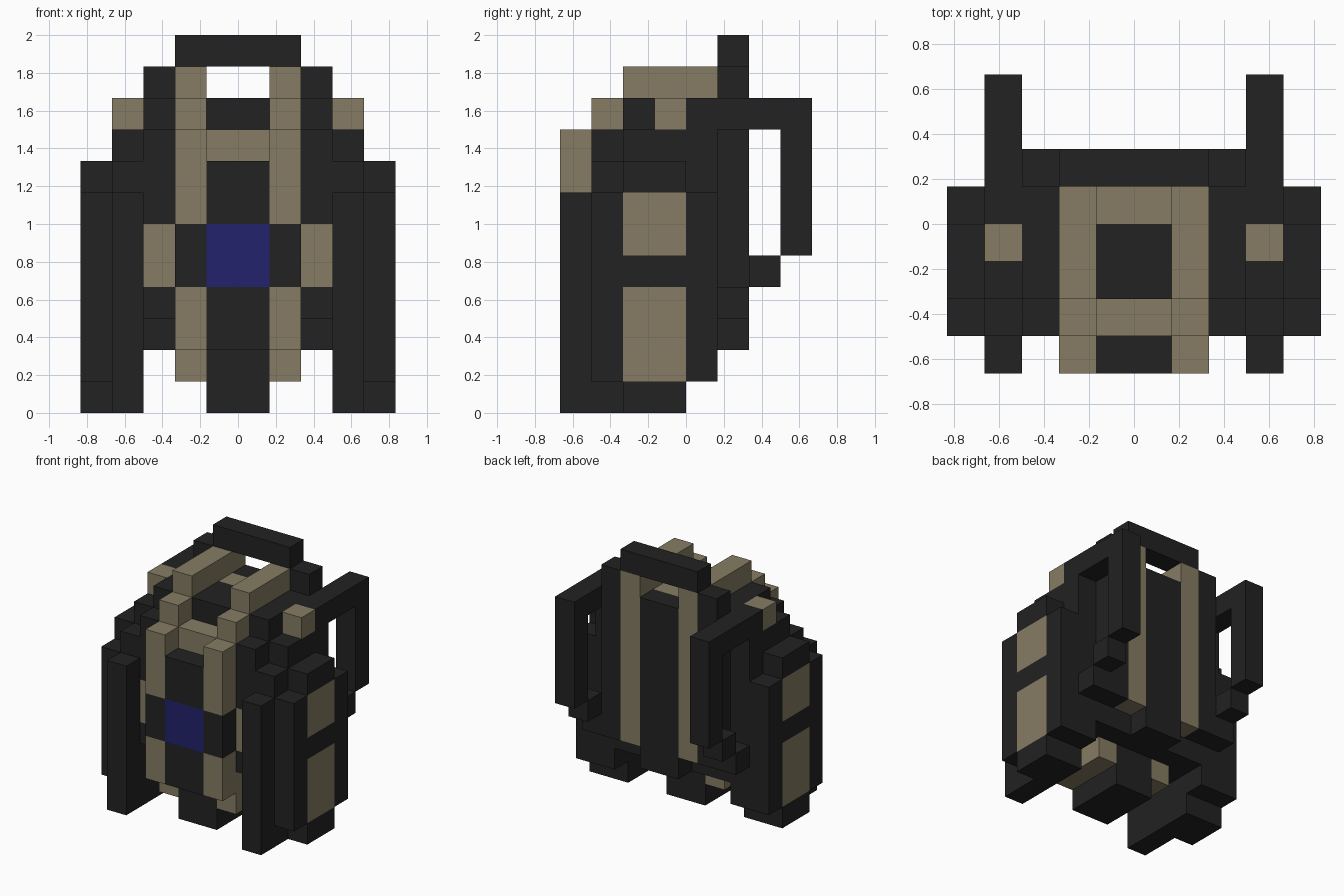
import bpy, bmesh
from mathutils import Matrix, Vector

old = bpy.data.objects.get("Cube")
if old:
    bpy.data.objects.remove(old, do_unlink=True)

U = 1 / 6  # size of one block


def material(name, rgb):
    m = bpy.data.materials.new(name)
    m.use_nodes = True
    m.diffuse_color = (*rgb, 1)
    bsdf = m.node_tree.nodes["Principled BSDF"]
    bsdf.inputs["Base Color"].default_value = (*rgb, 1)
    bsdf.inputs["Roughness"].default_value = 0.9
    return m


BLACK = material("black_fabric", (0.016, 0.016, 0.016))
TAN = material("tan_fabric", (0.238, 0.202, 0.125))
BLUE = material("blue_patch", (0.016, 0.016, 0.150))


def part(name, mat, *boxes, mirror=True):
    """Boxes are (x0, x1, y0, y1, z0, z1) in block units."""
    bm = bmesh.new()
    for x0, x1, y0, y1, z0, z1 in boxes:
        centre = Vector((x0 + x1, y0 + y1, z0 + z1)) * U / 2
        size = Vector((x1 - x0, y1 - y0, z1 - z0)) * U
        bmesh.ops.create_cube(bm, size=1, matrix=Matrix.LocRotScale(centre, None, size))
    me = bpy.data.meshes.new(name)
    bm.to_mesh(me)
    bm.free()
    me.materials.append(mat)
    ob = bpy.data.objects.new(name, me)
    bpy.context.collection.objects.link(ob)
    if mirror:
        mod = ob.modifiers.new("Mirror", "MIRROR")
        mod.use_mirror_merge = False
    return ob


# Centre of the pack
part("centre_body", BLACK, (-1, 1, -3, 1, 2, 8), (-1, 1, -2, 0, 8, 10), mirror=False)
part("centre_base", BLACK, (-1, 1, -3, 0, 0, 2), mirror=False)
part("front_pocket", BLACK, (-1, 1, -4, -3, 2, 4), (-1, 1, -4, -3, 6, 8), mirror=False)
part("front_patch", BLUE, (-1, 1, -4, -3, 4, 6), mirror=False)
part("front_crossbar", TAN, (-1, 1, -3, -2, 8, 9), mirror=False)
part("rear_crossbar", TAN, (-1, 1, 0, 1, 8, 10), mirror=False)
part("back_panel", BLACK, (-1, 1, 1, 2, 2, 10), mirror=False)
part("top_handle", BLACK, (-2, 2, 1, 2, 11, 12), mirror=False)

# Long straps running over the pack from front to back
part("long_strap", TAN,
     (1, 2, -4, -3, 2, 4), (1, 2, -4, -3, 6, 9),
     (1, 2, -3, -2, 1, 10), (1, 2, -2, 0, 1, 2),
     (1, 2, -2, 1, 10, 11), (1, 2, 1, 2, 3, 11))
part("strap_band", BLACK, (1, 2, -4, -3, 4, 6))
part("strap_core", BLACK, (1, 2, -2, 1, 2, 10))

# Inner sides with small tan pockets
part("inner_side", BLACK,
     (2, 3, -3, -2, 3, 4), (2, 3, -3, -2, 6, 9),
     (2, 3, -2, 1, 2, 10), (2, 3, 1, 2, 3, 11))
part("inner_pocket", TAN, (2, 3, -3, -2, 4, 6))

# Outer sides, stepping up towards the back
part("outer_side", BLACK,
     (3, 4, -4, -3, 0, 7), (3, 4, -3, -2, 0, 8),
     (3, 4, -2, 0, 0, 9), (3, 4, 0, 1, 1, 9))
part("shoulder_block", TAN, (3, 4, -1, 0, 9, 10))

# Shoulder straps looping behind the back
part("shoulder_strap", BLACK,
     (3, 4, 0, 4, 9, 10), (3, 4, 3, 4, 5, 9),
     (3, 4, 2, 3, 4, 5), (3, 4, 1, 2, 3, 4))

# Side pouches with tan panels
part("side_pouch", BLACK,
     (4, 5, -3, -2, 1, 7), (4, 5, 0, 1, 1, 7),
     (4, 5, -2, 0, 0, 1), (4, 5, -2, 0, 4, 5), (4, 5, -2, 0, 7, 8))
part("side_pouch_panel", TAN, (4, 5, -2, 0, 1, 4), (4, 5, -2, 0, 5, 7))
